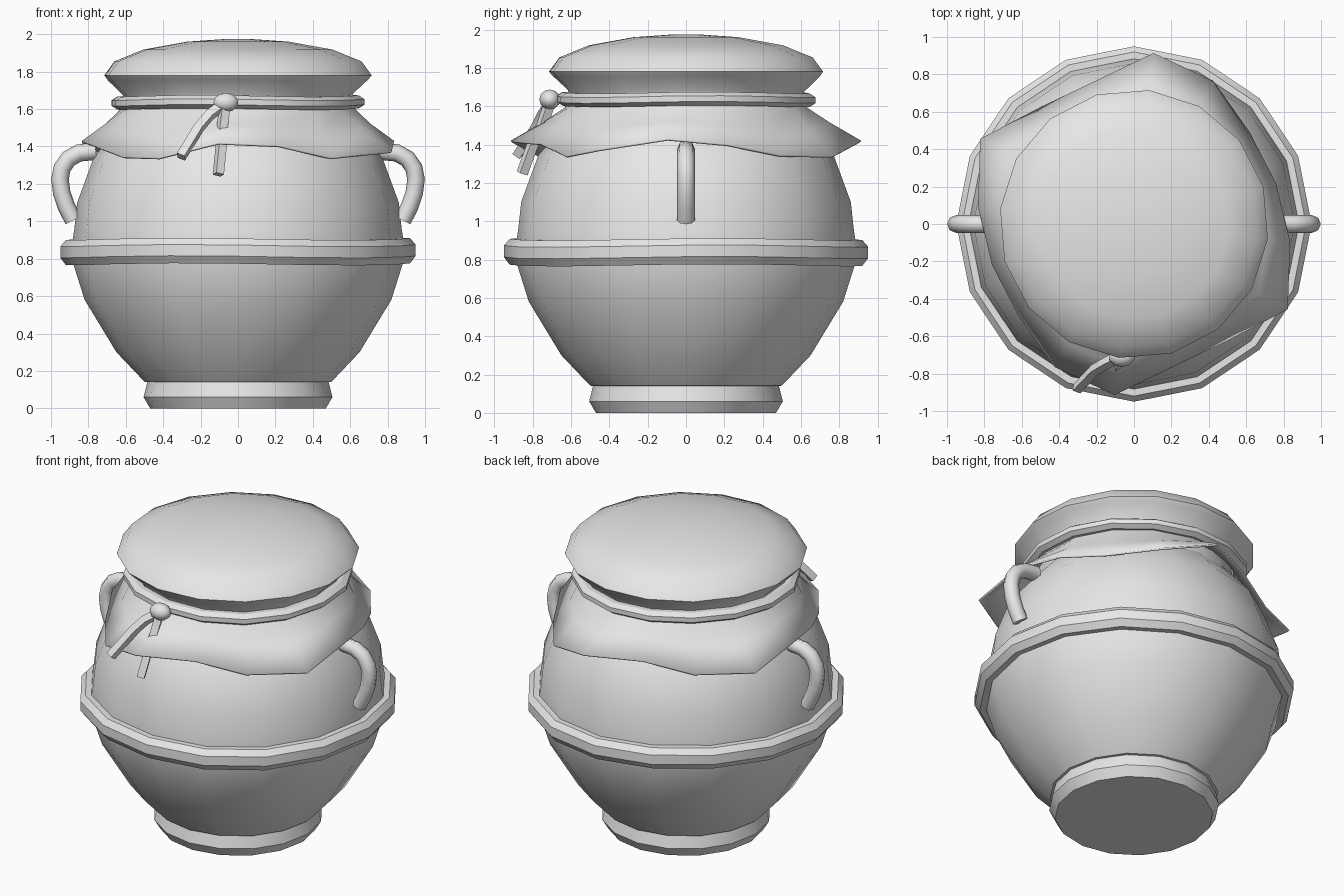
import bpy, bmesh, math
from math import sin, cos, radians, tau

cube = bpy.data.objects.get("Cube")
if cube:
    bpy.data.objects.remove(cube, do_unlink=True)

SIDES = 16
TWIST = radians(-6.5)

grey = bpy.data.materials.new("plain grey")
grey.use_nodes = True
grey.diffuse_color = (0.8, 0.8, 0.8, 1)
for node in grey.node_tree.nodes:
    if node.type == 'BSDF_PRINCIPLED':
        node.inputs["Base Color"].default_value = (0.8, 0.8, 0.8, 1)


def finish(obj, angle):
    obj.data.materials.clear()
    obj.data.materials.append(grey)
    bpy.ops.object.select_all(action='DESELECT')
    obj.select_set(True)
    bpy.context.view_layer.objects.active = obj
    if obj.type == 'CURVE':
        bpy.ops.object.convert(target='MESH')
    bpy.ops.object.shade_smooth_by_angle(angle=radians(angle))
    return bpy.context.view_layer.objects.active


def loft(name, rings, closed=False, cap_start=False, cap_end=False, angle=30):
    """Skin a list of rings, each a list of points around the axis."""
    bm = bmesh.new()
    loops = [[bm.verts.new(p) for p in ring] for ring in rings]
    pairs = list(zip(loops, loops[1:]))
    if closed:
        pairs.append((loops[-1], loops[0]))
    for a, b in pairs:
        for i in range(len(a)):
            j = (i + 1) % len(a)
            bm.faces.new((a[i], a[j], b[j], b[i]))
    if cap_start:
        bm.faces.new(loops[0][::-1])
    if cap_end:
        bm.faces.new(loops[-1])
    if closed:
        bmesh.ops.recalc_face_normals(bm, faces=bm.faces)
    mesh = bpy.data.meshes.new(name)
    bm.to_mesh(mesh)
    bm.free()
    obj = bpy.data.objects.new(name, mesh)
    bpy.context.collection.objects.link(obj)
    return finish(obj, angle)


def ring(r, z, twist=0.0, wobble=0.0):
    pts = []
    for i in range(SIDES):
        a = tau * i / SIDES + twist
        pts.append((r * cos(a), r * sin(a), z + wobble * sin(3 * a + 1)))
    return pts


def tube(name, points, radius, resolution, angle):
    curve = bpy.data.curves.new(name, 'CURVE')
    curve.dimensions = '3D'
    curve.bevel_depth = radius
    curve.bevel_resolution = resolution
    curve.use_fill_caps = True
    spline = curve.splines.new('POLY')
    spline.points.add(len(points) - 1)
    for p, co in zip(spline.points, points):
        p.co = (*co, 1)
    obj = bpy.data.objects.new(name, curve)
    bpy.context.collection.objects.link(obj)
    return finish(obj, angle)


# Jar body with its foot
profile = [(.47, 0), (.505, .06), (.485, .14), (.5, .142), (.65, .3), (.82, .58),
           (.88, .77), (.89, .86), (.875, .96), (.86, 1.1), (.77, 1.345), (.6, 1.54), (.57, 1.7)]
loft("jar_body", [ring(r, z) for r, z in profile], cap_start=True, cap_end=True)

# Raised band round the belly
section = [(.86, .775), (.92, .77), (.95, .81), (.95, .87), (.92, .905), (.86, .905)]
loft("belly_band", [ring(r, z, 0, .006) for r, z in section], closed=True)

# Cloth cover: dome, gathered neck and flared skirt with a wavy hem
cover = []
for k in (3.7, 3, 2, 1, 0):
    t = radians(22.5 * k)
    cover.append(ring(.72 * cos(t), 1.78 + .195 * sin(t), TWIST))
cover += [ring(.7, 1.755, TWIST, .004), ring(.62, 1.68, TWIST, .006),
          ring(.61, 1.63, TWIST), ring(.64, 1.59, TWIST)]
hem_half = [(.84, 1.43), (.79, 1.4), (.79, 1.345), (.875, 1.34),
            (.92, 1.42), (.79, 1.405), (.8, 1.34), (.94, 1.375)]
hem, mid = [], []
for i, (r, z) in enumerate(hem_half * 2):
    a = tau * i / SIDES + TWIST
    m = .5 * (.63 + r) - .02
    hem.append((r * cos(a), r * sin(a), z))
    mid.append((m * cos(a), m * sin(a), .5 * (1.59 + z) + .01))
cover += [mid, hem]
cloth = loft("cloth_cover", [r[::-1] for r in cover], cap_start=True, angle=40)
solid = cloth.modifiers.new("thickness", 'SOLIDIFY')
solid.thickness = .012
solid.offset = -1

# Cord tied round the neck
section = [(.6, 1.605), (.65, 1.6), (.68, 1.62), (.68, 1.65), (.65, 1.67), (.6, 1.67)]
loft("neck_cord", [ring(r, z, TWIST, .005) for r, z in section], closed=True)

# Knot and loose cord ends
bpy.ops.mesh.primitive_uv_sphere_add(segments=10, ring_count=6, radius=1,
                                     location=(-.065, -.71, 1.635))
knot = bpy.context.object
knot.name = "cord_knot"
knot.scale = (.07, .055, .052)
finish(knot, 60)
tube("cord_end_long", [(-.08, -.71, 1.62), (-.15, -.745, 1.57), (-.21, -.78, 1.5),
                       (-.305, -.88, 1.345)], .032, 0, 30)
tube("cord_end_short", [(-.07, -.71, 1.62), (-.085, -.75, 1.5), (-.09, -.8, 1.4),
                        (-.105, -.855, 1.25)], .032, 0, 30)

# Side handles
arc = [(.76, 1.375), (.85, 1.365), (.905, 1.335), (.94, 1.285), (.952, 1.225),
       (.942, 1.15), (.918, 1.08), (.88, 1.005)]
for side, name in ((1, "left_handle"), (-1, "right_handle")):
    tube(name, [(side * x, 0, z) for x, z in arc], .047, 2, 50)
